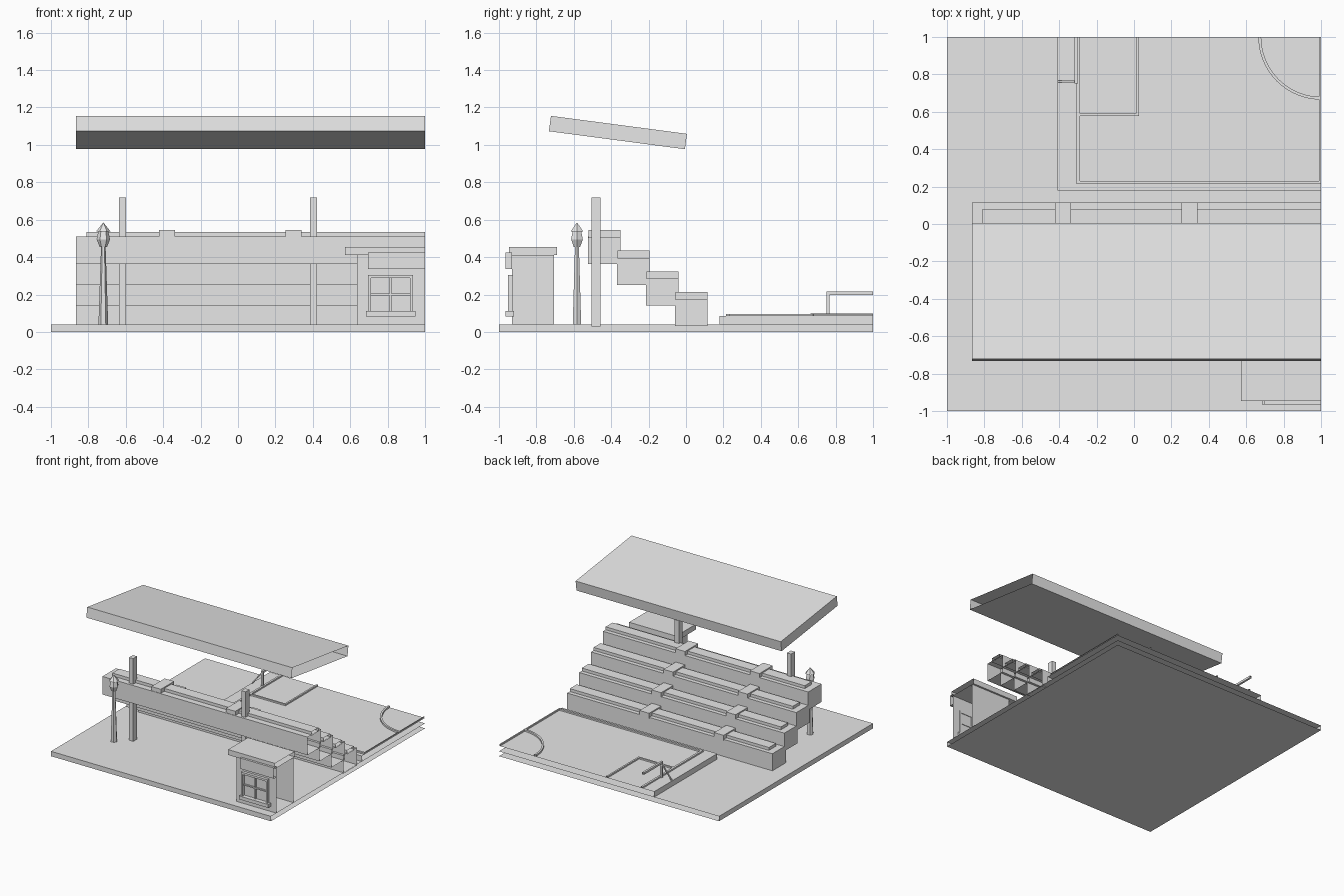
import bpy, bmesh, math
from mathutils import Vector

cube = bpy.data.objects.get("Cube")
if cube:
    bpy.data.objects.remove(cube, do_unlink=True)

grey = bpy.data.materials.new("plain grey")
grey.use_nodes = True
grey.diffuse_color = (0.8, 0.8, 0.8, 1)
grey.node_tree.nodes["Principled BSDF"].inputs["Base Color"].default_value = (0.8, 0.8, 0.8, 1)


def finish(name, bm):
    """Open the section planes x = 1 and y = 1, then store the mesh."""
    bmesh.ops.recalc_face_normals(bm, faces=bm.faces)
    cut = [f for f in bm.faces
           if all(v.co.x > 0.999 for v in f.verts) or all(v.co.y > 0.999 for v in f.verts)]
    bmesh.ops.delete(bm, geom=cut, context='FACES')
    mesh = bpy.data.meshes.new(name)
    bm.to_mesh(mesh)
    bm.free()
    mesh.materials.append(grey)
    ob = bpy.data.objects.new(name, mesh)
    bpy.context.collection.objects.link(ob)
    return ob


def extrude(name, points, offset):
    bm = bmesh.new()
    face = bm.faces.new([bm.verts.new(p) for p in points])
    moved = bmesh.ops.extrude_face_region(bm, geom=[face], use_keep_orig=True)
    verts = [g for g in moved["geom"] if isinstance(g, bmesh.types.BMVert)]
    bmesh.ops.translate(bm, verts=verts, vec=offset)
    return finish(name, bm)


def box(name, x, y, z):
    base = [(x[0], y[0], z[0]), (x[1], y[0], z[0]), (x[1], y[1], z[0]), (x[0], y[1], z[0])]
    return extrude(name, base, (0, 0, z[1] - z[0]))


def lathe(name, profile, centre, sides):
    """Low-poly turned part from (radius, height) pairs."""
    bm = bmesh.new()
    rings = []
    for r, z in profile:
        rings.append([bm.verts.new((centre[0] + r * math.cos(math.tau * i / sides),
                                    centre[1] + r * math.sin(math.tau * i / sides), z))
                      for i in range(sides)])
    for a, b in zip(rings, rings[1:]):
        for i in range(sides):
            j = (i + 1) % sides
            bm.faces.new((a[i], a[j], b[j], b[i]))
    bm.faces.new(rings[0])
    bm.faces.new(rings[-1])
    return finish(name, bm)


# Ground slab and raised pitch
box("ground_slab", (-1, 1), (-1, 1), (0, 0.04))
box("pitch_slab", (-0.41, 1), (0.18, 1), (0.04, 0.085))

# Raised pitch markings
line = (0.085, 0.097)
box("goal_line", (-0.307, -0.29), (0.213, 1), line)
box("touch_line", (-0.29, 1), (0.213, 0.23), line)
box("halfway_line", (0.99, 1), (0.23, 1), line)
box("penalty_line_long", (0.012, 0.026), (0.578, 1), line)
box("penalty_line_short", (-0.29, 0.012), (0.578, 0.592), line)
angles = [math.pi + math.pi / 2 * i / 16 for i in range(17)]
arc = [(1 + r * math.cos(a), 1 + r * math.sin(a), line[0])
       for r, order in ((0.335, angles), (0.32, angles[::-1])) for a in order]
extrude("centre_circle", arc, (0, 0, 0.014))

# Goal frame with a sloping stay
box("goal_post", (-0.317, -0.3), (0.75, 0.767), (0.085, 0.2))
box("goal_crossbar", (-0.317, -0.3), (0.75, 1), (0.198, 0.215))
extrude("goal_stay", [(-0.41, 0.757, 0.085), (-0.4, 0.757, 0.085),
                      (-0.31, 0.757, 0.198), (-0.31, 0.757, 0.21)], (0, 0.01, 0))

# Stand: four stepped tiers, each with a seat bench and aisle steps
for i in range(4):
    y, z = -0.06 - 0.155 * i, 0.032 + 0.11 * i
    box(f"tier_{i + 1}", (-0.865, 1), (y, y + 0.174), (z, z + 0.148))
    box(f"bench_{i + 1}", (-0.81, 1), (y + 0.05, y + 0.14), (z + 0.14, z + 0.172))
    for x in (-0.38, 0.297):
        box(f"aisle_step_{i + 1}", (x - 0.043, x + 0.043), (y + 0.004, y + 0.176),
            (z + 0.14, z + 0.182))

# Stand supports and tilted canopy
for x in (-0.617, 0.403):
    box("stand_post", (x - 0.019, x + 0.019), (-0.506, -0.456), (0.03, 0.72))
extrude("canopy", [(-0.865, -0.722, 1.155), (-0.865, -0.733, 1.073),
                   (-0.865, -0.006, 0.977), (-0.865, 0.005, 1.059)], (1.865, 0, 0))

# Kiosk with roof, sign board and window
box("kiosk_body", (0.637, 1), (-0.93, -0.705), (0.04, 0.411))
box("kiosk_roof", (0.573, 1), (-0.947, -0.69), (0.411, 0.455))
box("kiosk_sign", (0.695, 1), (-0.965, -0.93), (0.337, 0.425))
box("window_sill", (0.685, 0.95), (-0.965, -0.92), (0.083, 0.111))
for x in (0.695, 0.92):
    box("window_jamb", (x, x + 0.015), (-0.953, -0.925), (0.111, 0.305))
box("window_head", (0.695, 0.935), (-0.953, -0.925), (0.288, 0.305))
box("window_mullion", (0.81, 0.82), (-0.942, -0.925), (0.111, 0.288))
box("window_transom", (0.71, 0.92), (-0.942, -0.925), (0.195, 0.205))

# Street lamp
lamp = (-0.72, -0.583)
lathe("lamp_pole", [(0.026, 0.04), (0.012, 0.46)], lamp, 6)
lathe("lamp_lantern", [(0.02, 0.455), (0.036, 0.495), (0.026, 0.54)], lamp, 6)
lathe("lamp_cap", [(0.038, 0.538), (0.001, 0.584)], lamp, 6)
